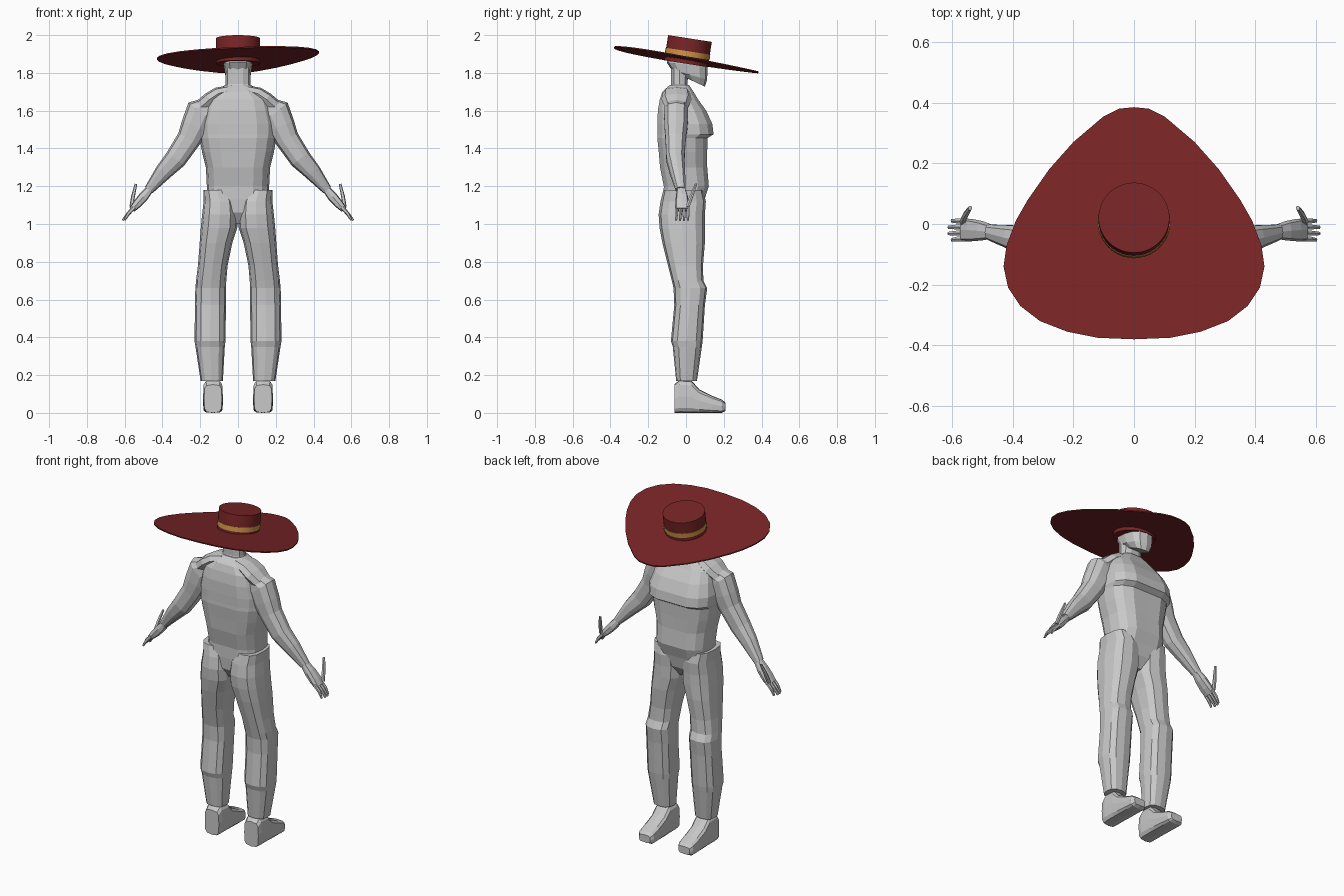
import bpy, bmesh, math
from mathutils import Vector as V

if "Cube" in bpy.data.objects:
    bpy.data.objects.remove(bpy.data.objects["Cube"])


def material(name, rgb):
    m = bpy.data.materials.new(name)
    m.diffuse_color = (*rgb, 1)
    m.use_nodes = True
    m.node_tree.nodes["Principled BSDF"].inputs["Base Color"].default_value = m.diffuse_color
    return m


GREY = material("body grey", (0.58, 0.58, 0.58))
RED = material("hat red", (0.19, 0.018, 0.019))
GOLD = material("band gold", (0.62, 0.30, 0.06))


def loft(name, rings, n=12, p=0.8, mat=GREY, side=1, groove=0.0):
    """Skin rings of (centre, half axis u, half axis v); side -1 mirrors in x."""
    bm = bmesh.new()
    rows = []
    for c, u, v in rings:
        row = []
        for i in range(n):
            a = 2 * math.pi * i / n
            cs, sn = math.cos(a), math.sin(a)
            k = math.copysign(abs(cs) ** p, cs) if abs(cs) > 1e-6 else 0
            s = math.copysign(abs(sn) ** p, sn) if abs(sn) > 1e-6 else 0
            if groove and k == 0:
                s *= 1 - groove
            q = V(c) + V(u) * k + V(v) * s
            q.x *= side
            row.append(bm.verts.new(q))
        rows.append(row)
    for a, b in zip(rows, rows[1:]):
        for i in range(n):
            j = (i + 1) % n
            bm.faces.new((a[i], a[j], b[j], b[i]))
    bm.faces.new(rows[0])
    bm.faces.new(rows[-1])
    bmesh.ops.recalc_face_normals(bm, faces=bm.faces)
    me = bpy.data.meshes.new(name)
    bm.to_mesh(me)
    bm.free()
    me.materials.append(mat)
    ob = bpy.data.objects.new(name, me)
    bpy.context.collection.objects.link(ob)
    return ob


def level(z, x0, x1, y0, y1):
    """Horizontal ring from its extents."""
    return (((x0 + x1) / 2, (y0 + y1) / 2, z), ((x1 - x0) / 2, 0, 0), (0, (y1 - y0) / 2, 0))


def limb(path):
    """Rings square to a path of (x, y, z, in-plane radius, y radius)."""
    out = []
    for i, (x, y, z, r, ry) in enumerate(path):
        a, b = path[max(i - 1, 0)], path[min(i + 1, len(path) - 1)]
        t = V((b[0] - a[0], 0, b[2] - a[2])).normalized()
        out.append(((x, y, z), (t.z * r, 0, -t.x * r), (0, ry, 0)))
    return out


# Torso with chest ledge and a spine groove
torso = [(1.00, .05, -.08, .05), (1.06, .13, -.12, .09), (1.13, .165, -.125, .105),
         (1.20, .165, -.125, .128), (1.30, .17, -.145, .12), (1.38, .19, -.152, .12),
         (1.455, .203, -.16, .122), (1.475, .208, -.16, .155), (1.53, .208, -.16, .148),
         (1.60, .19, -.157, .115), (1.66, .17, -.145, .07), (1.70, .12, -.13, .045),
         (1.735, .07, -.09, .02)]
loft("torso", [level(z, -w, w, a, b) for z, w, a, b in torso], n=16, p=.75, groove=.06)

# Neck, and head with the jaw running forward to the chin
loft("neck", [level(1.68, -.08, .08, -.11, .03), level(1.74, -.066, .066, -.08, .01),
              level(1.84, -.064, .064, -.08, .015)], n=10)
loft("head", [((0, .04, 1.755), (.045, 0, 0), (0, .06, -.028)),
              ((0, .018, 1.79), (.068, 0, 0), (0, .094, -.025)),
              ((0, .006, 1.845), (.076, 0, 0), (0, .108, -.01)),
              ((0, .006, 1.90), (.074, 0, 0), (0, .10, -.01))], n=12, p=.75)

leg = [(1.18, .04, .184, -.12, .09), (1.12, .01, .182, -.135, .105), (1.05, .002, .19, -.145, .10),
       (.98, .004, .197, -.14, .10), (.90, .03, .203, -.125, .10), (.78, .055, .212, -.095, .09),
       (.70, .062, .222, -.075, .092), (.66, .064, .226, -.066, .112), (.57, .064, .228, -.062, .10),
       (.38, .066, .23, -.08, .088), (.35, .07, .225, -.07, .084), (.17, .08, .198, -.052, .058)]
foot = [(-.062, .085, .18, 0, .15), (-.035, .08, .185, 0, .175), (.03, .08, .185, 0, .17),
        (.07, .08, .185, 0, .125), (.14, .08, .185, 0, .09), (.19, .082, .183, 0, .07),
        (.208, .095, .17, .01, .055)]
arm = [(.13, -.05, 1.635, .045, .055), (.20, -.052, 1.59, .082, .066), (.228, -.053, 1.52, .074, .064),
       (.26, -.055, 1.45, .064, .056), (.33, -.056, 1.345, .058, .05), (.395, -.045, 1.275, .046, .042),
       (.472, -.028, 1.18, .026, .027)]
palm = [(.465, -.026, 1.187, .02, .022), (.50, -.022, 1.145, .026, .032), (.535, -.02, 1.105, .023, .037),
        (.562, -.02, 1.075, .016, .037)]

for side, tag in ((1, "right"), (-1, "left")):
    # Trouser leg and shoe
    loft(f"{tag}_leg", [level(*r) for r in leg], n=12, p=.75, side=side)
    loft(f"{tag}_foot", [(((a + b) / 2, y, (c + d) / 2), ((b - a) / 2, 0, 0), (0, 0, (d - c) / 2))
                         for y, a, b, c, d in foot], n=12, p=.5, side=side)
    # Shoulder ridge, arm and hand
    loft(f"{tag}_shoulder_ridge", limb([(.04, -.05, 1.71, .025, .06), (.105, -.05, 1.69, .035, .075),
                                        (.15, -.05, 1.66, .038, .08), (.20, -.05, 1.615, .04, .06)]),
         n=8, side=side)
    loft(f"{tag}_arm", limb(arm), n=10, side=side)
    loft(f"{tag}_palm", limb(palm), n=8, p=.6, side=side)
    for i, (y, tip) in enumerate([(-.05, .60), (-.03, .611), (-.01, .611), (.01, .60)]):
        loft(f"{tag}_finger_{i + 1}", limb([(.55, y, 1.088, .011, .009), (.58, y, 1.056, .010, .009),
                                            (tip, y * 1.05, 1.02, .005, .006)]), n=6, side=side)
    loft(f"{tag}_thumb", limb([(.565, .008, 1.09, .010, .012), (.555, .03, 1.15, .010, .011),
                               (.54, .053, 1.212, .007, .007)]), n=6, side=side)

# Hat brim: rounded triangle outline on a tilted plane
half = [(0, .385), (.05, .38), (.10, .355), (.20, .27), (.28, .18), (.35, .08), (.39, .01),
        (.42, -.07), (.43, -.14), (.415, -.21), (.375, -.27), (.31, -.32), (.22, -.355),
        (.12, -.375), (0, -.38)]
outline = half + [(-x, y) for x, y in half[-2:0:-1]]
bm = bmesh.new()
base = bm.faces.new([bm.verts.new((x, y, 1.865 - .172 * y + .04 * x)) for x, y in outline])
new = bmesh.ops.extrude_face_region(bm, geom=[base])["geom"]
bmesh.ops.translate(bm, vec=(0, 0, .007), verts=[g for g in new if isinstance(g, bmesh.types.BMVert)])
bmesh.ops.recalc_face_normals(bm, faces=bm.faces)
me = bpy.data.meshes.new("hat_brim")
bm.to_mesh(me)
bm.free()
me.materials.append(RED)
bpy.context.collection.objects.link(bpy.data.objects.new("hat_brim", me))

# Hat crown and gold band, tilted with the brim
axis = V((0, .153, .988)).normalized()
across = V((0, axis.z, -axis.y))
top = V((0, .021, 1.982))


def disc(depth, r):
    return (top - axis * depth, (r, 0, 0), across * r)


for name, a, b, r, mat in (("hat_crown", 0, .135, .117, RED), ("hat_band", .068, .096, .1195, GOLD)):
    ob = loft(name, [disc(b, r), disc(a, r)], n=40, p=1, mat=mat)
    bpy.context.view_layer.objects.active = ob
    ob.select_set(True)
    bpy.ops.object.shade_smooth_by_angle(angle=math.radians(35))
    ob.select_set(False)
